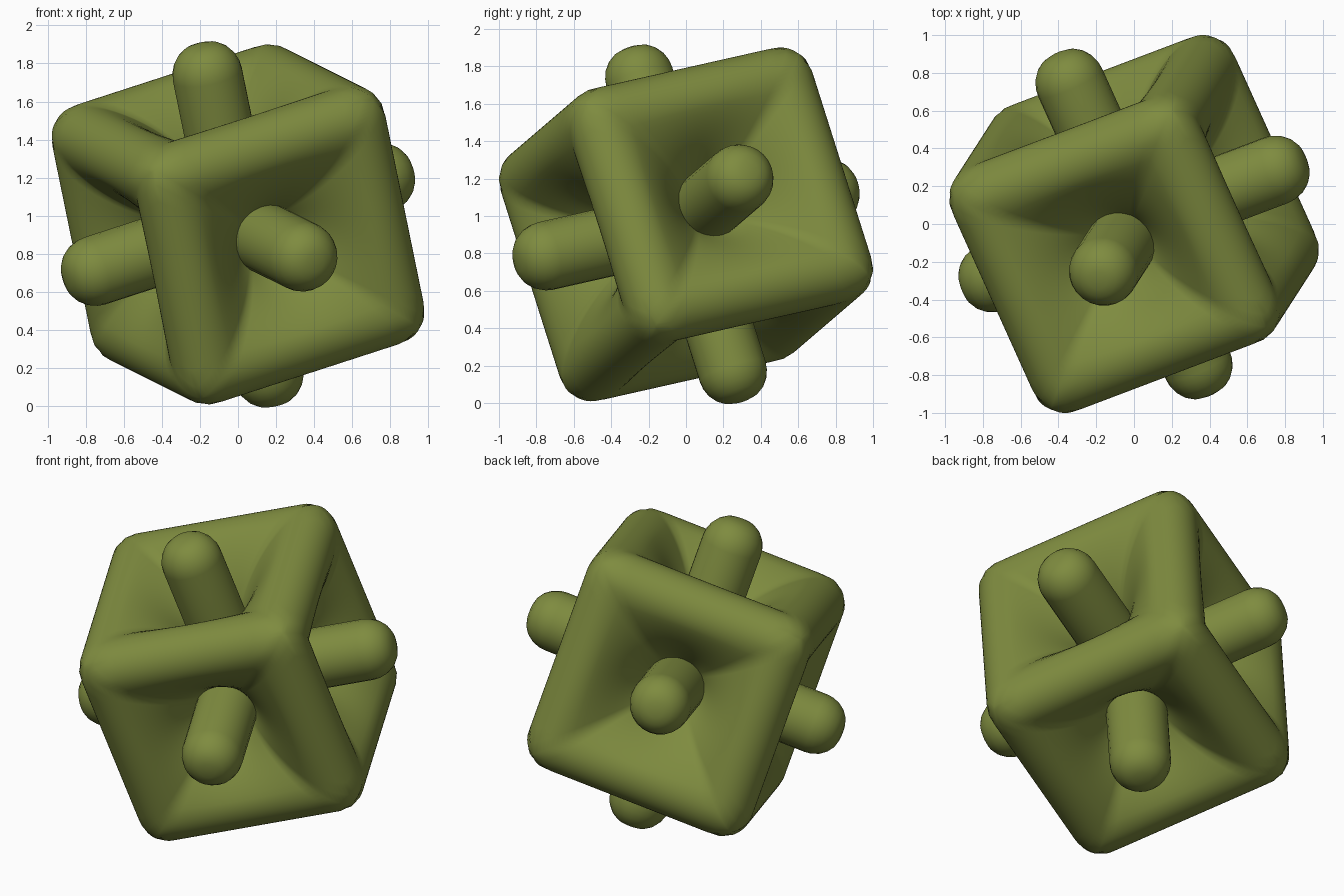
import bpy, bmesh, math
from mathutils import Vector, Matrix

if "Cube" in bpy.data.objects:
    bpy.data.objects.remove(bpy.data.objects["Cube"])

CORE, R = 0.537, 0.18      # half size of the edge-bar skeleton, bar radius
CENTRE = Vector((0, 0, 0.955))

# Tilted axes of the cube, orthonormalised
a = Vector((0.74, 0.28, 0.24)).normalized()
c = Vector((-0.17, -0.25, 0.77))
c = (c - a * c.dot(a)).normalized()
b = c.cross(a)
TILT = Matrix.Translation(CENTRE) @ Matrix((a, b, c)).transposed().to_4x4()

olive = bpy.data.materials.new("olive")
olive.diffuse_color = (0.21, 0.26, 0.05, 1)
olive.use_nodes = True
olive.node_tree.nodes["Principled BSDF"].inputs["Base Color"].default_value = olive.diffuse_color


def finish(bm, name, angle):
    bmesh.ops.remove_doubles(bm, verts=bm.verts, dist=0.0005)
    bmesh.ops.recalc_face_normals(bm, faces=bm.faces)
    mesh = bpy.data.meshes.new(name)
    bm.to_mesh(mesh)
    bm.free()
    ob = bpy.data.objects.new(name, mesh)
    bpy.context.collection.objects.link(ob)
    ob.matrix_world = TILT
    mesh.materials.append(olive)
    bpy.ops.object.select_all(action='DESELECT')
    ob.select_set(True)
    bpy.context.view_layer.objects.active = ob
    bpy.ops.object.shade_smooth_by_angle(angle=math.radians(angle))
    return ob


# Dish section: round bar from the cube edge inward, then a swelling slope to the hub
profile = []
for i in range(11):
    t = math.radians(45 - 73 * i / 10)
    profile.append((CORE + R * math.sin(t), CORE + R * math.cos(t)))
u0, w0 = profile[-1]
for i in range(1, 11):
    t = i / 10
    profile.append(((1-t)**2 * u0 + 2*t*(1-t) * 0.30 + t*t * 0.14,
                    (1-t)**2 * w0 + 2*t*(1-t) * 0.61 + t*t * 0.34))

N = 14                     # steps along each side of a square ring


def ring(u, w):
    """Square ring that turns rounder towards the hub, with rounded outer corners."""
    roundness = max(0, min(1, (CORE - u) / 0.38)) ** 1.5
    pts = []
    for side in range(4):
        rot = Matrix.Rotation(side * math.pi / 2, 3, 'Z')
        for j in range(N):
            s = -1 + 2 * j / N
            q = Vector((1, s, 0))
            q = q.lerp(q.normalized() * 1.05, roundness) * u
            p = Vector((q.x, q.y, w))
            if u > CORE:
                k = Vector([max(-CORE, min(CORE, v)) for v in p])
                p = k + (p - k).normalized() * R
            pts.append(rot @ p)
    return pts


# Six dished faces
bm = bmesh.new()
spins = [Matrix.Rotation(i * math.pi / 2, 3, 'X') for i in range(4)]
spins += [Matrix.Rotation(s * math.pi / 2, 3, 'Y') for s in (-1, 1)]
for spin in spins:
    rings = [[bm.verts.new(spin @ p) for p in ring(u, w)] for u, w in profile]
    for r1, r2 in zip(rings, rings[1:]):
        for j in range(4 * N):
            k = (j + 1) % (4 * N)
            bm.faces.new((r1[j], r1[k], r2[k], r2[j]))
    bm.faces.new(rings[-1])
finish(bm, "dished_cube", 60)

# Three rods through the cube, with slightly flattened round ends
half = [(0.185, 0.84), (0.18, 0.88), (0.163, 0.925), (0.133, 0.965),
        (0.095, 0.992), (0.05, 1.005)]
section = [(r, -z) for r, z in reversed(half)] + half
for name, axis in (("rod_side", 'Y'), ("rod_front", 'X'), ("rod_upright", 'Z')):
    bm = bmesh.new()
    spin = Matrix.Rotation(0 if axis == 'Z' else math.pi / 2, 3, axis)
    pts = [(0, -1.008)] + section + [(0, 1.008)]
    vs = [bm.verts.new(spin @ Vector((r, 0, z))) for r, z in pts]
    es = [bm.edges.new(p) for p in zip(vs, vs[1:])]
    bmesh.ops.spin(bm, geom=vs + es, cent=(0, 0, 0), axis=spin @ Vector((0, 0, 1)),
                   angle=2 * math.pi, steps=24)
    finish(bm, name, 60)
